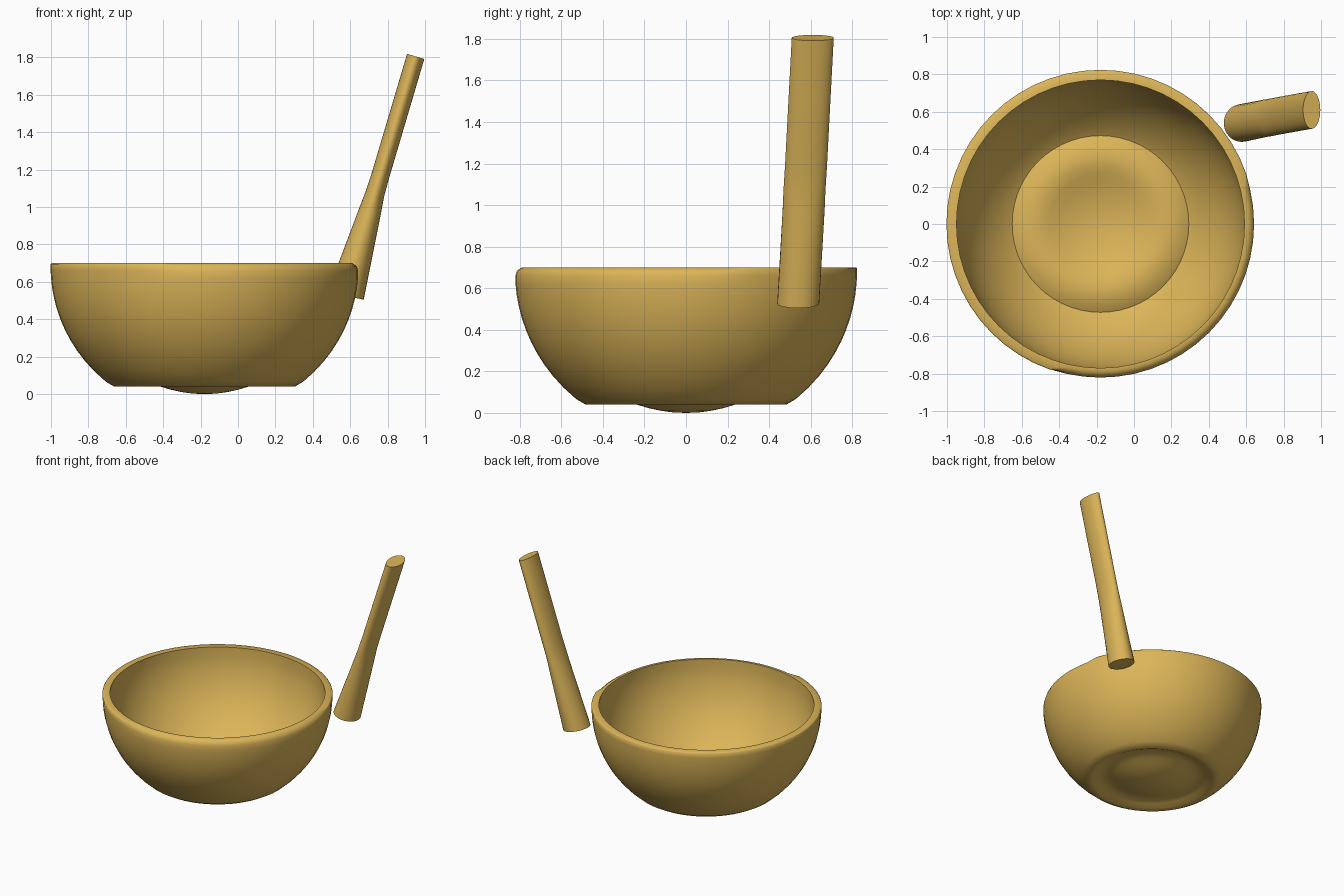
import bpy
import bmesh
import math
from mathutils import Vector

cube = bpy.data.objects.get("Cube")
if cube:
    bpy.data.objects.remove(cube, do_unlink=True)

COLOUR = (0.72, 0.465, 0.1, 1.0)
wood = bpy.data.materials.new("ochre_wood")
wood.use_nodes = True
wood.diffuse_color = COLOUR
shader = wood.node_tree.nodes["Principled BSDF"]
shader.inputs["Base Color"].default_value = COLOUR
shader.inputs["Roughness"].default_value = 0.6


def loft(name, rings, cap_start, cap_end, angle):
    """Skin a list of closed point rings; caps are 'face' or a pole point."""
    bm = bmesh.new()
    loops = [[bm.verts.new(p) for p in ring] for ring in rings]
    n = len(loops[0])
    for a, b in zip(loops, loops[1:]):
        for i in range(n):
            j = (i + 1) % n
            bm.faces.new((a[i], a[j], b[j], b[i]))
    for loop, cap in ((loops[0], cap_start), (loops[-1], cap_end)):
        if cap == "face":
            bm.faces.new(loop)
        else:
            pole = bm.verts.new(cap)
            for i in range(n):
                bm.faces.new((loop[i], loop[(i + 1) % n], pole))
    bmesh.ops.recalc_face_normals(bm, faces=bm.faces)
    mesh = bpy.data.meshes.new(name)
    bm.to_mesh(mesh)
    bm.free()
    mesh.materials.append(wood)
    obj = bpy.data.objects.new(name, mesh)
    bpy.context.collection.objects.link(obj)
    bpy.ops.object.select_all(action="DESELECT")
    obj.select_set(True)
    bpy.context.view_layer.objects.active = obj
    bpy.ops.object.shade_smooth_by_angle(angle=math.radians(angle))
    return obj


def wall(radius, top, depth, z_start, z_end, steps=10):
    """Radius and height pairs along an elliptical bowl wall."""
    heights = [z_start + (z_end - z_start) * i / steps for i in range(steps + 1)]
    return [(radius * math.sqrt(1 - ((top - z) / depth) ** 2), z) for z in heights]


def offset(points, distance):
    """Shift a profile sideways, to the left of its direction of travel."""
    moved = []
    for i, (r, z) in enumerate(points):
        before, after = points[max(i - 1, 0)], points[min(i + 1, len(points) - 1)]
        along = Vector((after[0] - before[0], after[1] - before[1])).normalized()
        moved.append((r - along.y * distance, z + along.x * distance))
    return moved


# Bowl profile: under the foot, up the outside, over the rim, down the inside
CENTRE_X = -0.179
THICKNESS = 0.051
under = [(0.06, 0.002), (0.12, 0.01), (0.18, 0.023), (0.24, 0.041), (0.29, 0.06), (0.33, 0.072),
         (0.37, 0.075), (0.41, 0.064), (0.45, 0.046), (0.485, 0.041)]
outside = wall(0.823, 0.68, 0.8, 0.066, 0.62)
round_rim = [(0.821, 0.66), (0.813, 0.684), (0.79, 0.7)]
square_rim = [(0.823, 0.66), (0.824, 0.694), (0.818, 0.7)]
inside = [(0.77, 0.7)] + offset(under + outside, THICKNESS)[::-1]

SEGMENTS = 56
angles = [math.tau * i / SEGMENTS for i in range(SEGMENTS)]


def bowl_profile(a):
    # The rim is squared off around the back and left, rounded elsewhere
    square = 16 < math.degrees(a) < 252
    return under + outside + (square_rim if square else round_rim) + inside


columns = [[(CENTRE_X + r * math.cos(a), r * math.sin(a), z) for r, z in bowl_profile(a)]
           for a in angles]
loft("bowl", list(zip(*columns)), (CENTRE_X, 0, 0), (CENTRE_X, 0, THICKNESS), 55)

# Pestle: round foot flattening into an oval leaning handle
sections = [((0.576, 0.54, 0.526), (0.096, 0, -0.022)),
            ((0.705, 0.566, 0.975), (0.058, 0, -0.016)),
            ((0.732, 0.57, 1.07), (0.049, 0, -0.015)),
            ((0.765, 0.577, 1.18), (0.046, 0, -0.015)),
            ((0.95, 0.61, 1.805), (0.046, 0, -0.014))]
side = Vector((0, 0.101, 0))
pestle_rings = [[Vector(c) + Vector(u) * math.cos(math.tau * i / 32)
                 + side * math.sin(math.tau * i / 32) for i in range(32)]
                for c, u in sections]
loft("pestle", pestle_rings, "face", "face", 40)
